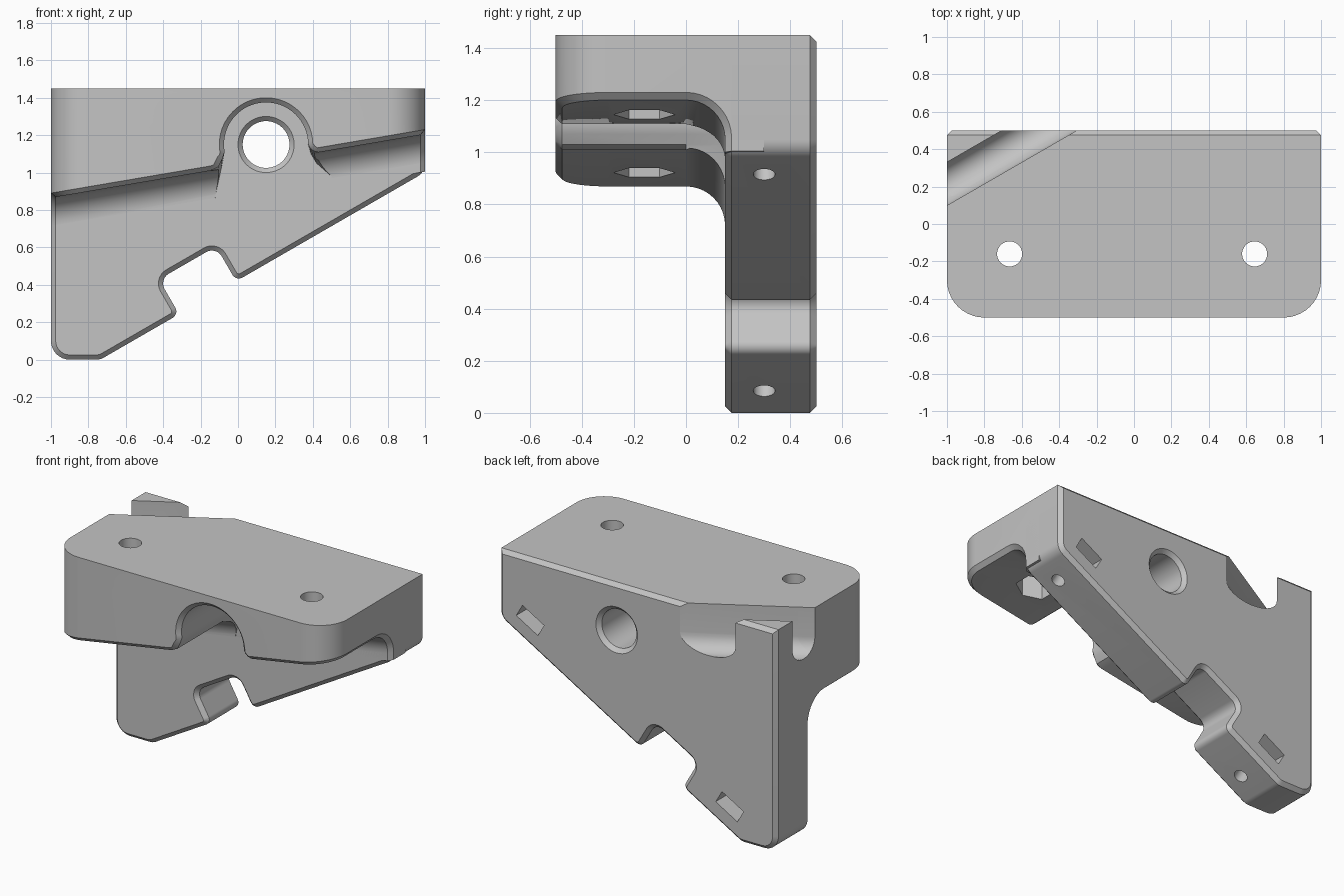
import bpy, bmesh, math
from mathutils import Vector

cube = bpy.data.objects.get("Cube")
if cube:
    bpy.data.objects.remove(cube, do_unlink=True)

grey = bpy.data.materials.new("plain grey")
grey.use_nodes = True
grey.diffuse_color = (0.55, 0.55, 0.55, 1)
for node in grey.node_tree.nodes:
    if node.type == 'BSDF_PRINCIPLED':
        node.inputs["Base Color"].default_value = grey.diffuse_color

CHAMFER = 0.025
TOP = 1.45
TILT = math.radians(30)


def underside(x):
    """Height of the sloping underside of the block."""
    return 1.035 + 0.17 * x


def finish(name, bm):
    bmesh.ops.recalc_face_normals(bm, faces=bm.faces[:])
    mesh = bpy.data.meshes.new(name)
    bm.to_mesh(mesh)
    bm.free()
    obj = bpy.data.objects.new(name, mesh)
    bpy.context.collection.objects.link(obj)
    mesh.materials.append(grey)
    return obj


def loft(name, sections):
    """Skin a closed solid over loops that have equal point counts."""
    bm = bmesh.new()
    rings = [[bm.verts.new(p) for p in s] for s in sections]
    n = len(rings[0])
    for a, b in zip(rings, rings[1:]):
        for i in range(n):
            j = (i + 1) % n
            bm.faces.new((a[i], a[j], b[j], b[i]))
    bm.faces.new(rings[0])
    bm.faces.new(rings[-1])
    return finish(name, bm)


def cylinder(name, radius, depth, location, sides=40, tilt=0):
    bpy.ops.mesh.primitive_cylinder_add(vertices=sides, radius=radius, depth=depth,
                                        location=location, rotation=(0, tilt, 0))
    bpy.context.object.name = name
    return bpy.context.object


def rounded(corners, steps=8):
    """Round each (x, z, radius) corner of a polygon."""
    out = []
    for i, (x, z, r) in enumerate(corners):
        p = Vector((x, z))
        if r == 0:
            out.append(p)
            continue
        a = (Vector(corners[i - 1][:2]) - p).normalized()
        b = (Vector(corners[(i + 1) % len(corners)][:2]) - p).normalized()
        half = a.angle(b) / 2
        centre = p + (a + b).normalized() * r / math.sin(half)
        s = p + a * r / math.tan(half) - centre
        e = p + b * r / math.tan(half) - centre
        sweep = s.angle(e)
        for k in range(steps + 1):
            t = k / steps
            out.append(centre + (s * math.sin((1 - t) * sweep)
                                 + e * math.sin(t * sweep)) / math.sin(sweep))
    return out


def inset(points, d):
    """Mitred inset of a counter-clockwise outline."""
    out = []
    for i, p in enumerate(points):
        a = (p - points[i - 1]).normalized()
        b = (points[(i + 1) % len(points)] - p).normalized()
        na, nb = Vector((-a.y, a.x)), Vector((-b.y, b.x))
        out.append(p + (na + nb) * d / (1 + na.dot(nb)))
    return out


# Back plate: chamfered outline with a square notch in its slanted edge
outline = rounded([(-1, TOP, 0), (-1, 0, 0.1), (-0.736, 0, 0.08), (-0.315, 0.243, 0.04),
                   (-0.4225, 0.429, 0.06), (-0.1175, 0.605, 0.06), (-0.01, 0.419, 0.04),
                   (1, 1.002, 0.08), (1, TOP, 0)])
small = inset(outline, CHAMFER)
plate = loft("back_plate", [[(p.x, y, p.y) for p in pts] for pts, y in (
    (small, 0.15), (outline, 0.15 + CHAMFER), (outline, 0.5 - CHAMFER), (small, 0.5))])

# Top block: stations run from the rounded front to the fillet above the plate
ARC = 10
stations = []
for k in range(ARC + 1):
    a = math.pi / 2 * k / ARC
    stations.append((0.8 + 0.2 * math.sin(a), -0.3 - 0.2 * math.cos(a), 0))
for k in range(ARC + 1):
    a = math.pi / 2 * k / ARC
    stations.append((1, 0.15 * math.sin(a), 0.15 * (1 - math.cos(a))))
stations += [(1, 0.15, 0.2), (1, 0.3, 0.2)]

bm = bmesh.new()
low, high = {}, {}
for s in (-1, 1):
    low[s] = [bm.verts.new((s * x, y, underside(s * x) - drop)) for x, y, drop in stations]
    high[s] = [bm.verts.new((s * x, y, TOP))
               for x, y, drop in stations[:ARC + 1] + stations[-1:]]
    for i in range(ARC):
        bm.faces.new((low[s][i], low[s][i + 1], high[s][i + 1], high[s][i]))
    bm.faces.new(low[s][ARC:] + [high[s][-1], high[s][-2]])
L, R = low[-1], low[1]
for i in range(len(stations) - 1):
    bm.faces.new((L[i], L[i + 1], R[i + 1], R[i]))
bm.faces.new((L[0], R[0], high[1][0], high[-1][0]))
bm.faces.new((L[-1], R[-1], high[1][-1], high[-1][-1]))
bm.faces.new(high[-1] + high[1][::-1])
bmesh.ops.recalc_face_normals(bm, faces=bm.faces[:])
rim = [bm.edges.get((L[0], R[0]))]
for row in (L, R):
    rim += [bm.edges.get((row[i], row[i + 1])) for i in range(len(row) - 2)]
bmesh.ops.bevel(bm, geom=rim, offset=CHAMFER, offset_type='OFFSET', segments=1,
                profile=0.5, affect='EDGES')
block = finish("top_block", bm)


# Arch cutter: clears the block around the bore, flared where it meets the underside
def arch_section(y, grow, flared):
    r = 0.225 + grow
    pts = [(0.15 + r * math.cos(math.radians(a)), 1.15 + r * math.sin(math.radians(a)))
           for a in range(0, 191, 5)]
    if flared:
        left = [(-0.085, 1.07), (-0.105, 1.03), (-0.17, 1.0), (-0.18, 0.7)]
        right = [(0.47, 0.7), (0.46, 1.1), (0.405, 1.115), (0.385, 1.13)]
    else:
        left = [(-0.08, 1.07), (-0.088, 1.03), (-0.12, 0.88), (-0.14, 0.7)]
        right = [(0.52, 0.7), (0.5, 0.98), (0.42, 1.05), (0.39, 1.1)]
    pts += [(x - grow, z + grow * 0.5) for x, z in left]
    pts += [(x + grow, z + grow * 0.5) for x, z in right]
    return [(x, y, z) for x, z in pts]


arch = loft("arch_cutter", [arch_section(-0.51, 0.035, True), arch_section(-0.475, 0, True),
                            arch_section(0, 0, True), arch_section(0.15, 0, False)])

# Main bore, chamfered on both faces of the plate
ring = [2 * math.pi * k / 64 for k in range(64)]
cutters = [loft("bore_cutter", [
    [(0.15 + r * math.cos(a), y, 1.15 + r * math.sin(a)) for a in ring]
    for y, r in ((0.14, 0.16), (0.175, 0.125), (0.475, 0.125), (0.51, 0.16))])]

# Vertical screw holes with hexagonal nut pockets below
for x in (-0.665, 0.645):
    cutters.append(cylinder("screw_cutter", 0.067, 1.2, (x, -0.16, 1.1)))
    cutters.append(cylinder("nut_cutter", 0.118, 0.6,
                            (x, -0.16, underside(x) - 0.15), sides=6))

# Tilted screw holes in the slanted edge, with nut slots from the back
normal = Vector((-math.sin(TILT), 0, math.cos(TILT)))
for x, z in ((0.85, 0.915), (-0.59, 0.085)):
    entry = Vector((x, 0.3, z))
    cutters.append(cylinder("edge_screw_cutter", 0.042, 0.45, entry + normal * 0.125,
                            sides=32, tilt=-TILT))
    centre = entry + normal * 0.15
    centre.y = 0.4
    bpy.ops.mesh.primitive_cube_add(size=1, location=centre, rotation=(0, -TILT, 0))
    slot = bpy.context.object
    slot.name = "nut_slot_cutter"
    slot.scale = (0.18, 0.4, 0.09)
    cutters.append(slot)

# Diagonal round-bottomed channel across the back corner
along = Vector((math.cos(TILT), math.sin(TILT), 0))
across = Vector((-math.sin(TILT), math.cos(TILT), 0))
shape = [(-0.1, 1.6)] + [(-0.1 * math.cos(math.pi * k / 16), 1.26 - 0.1 * math.sin(math.pi * k / 16))
                         for k in range(17)] + [(0.1, 1.6)]
start = Vector((-1, 0.215, 0))
cutters.append(loft("channel_cutter", [
    [start + along * t + across * w + Vector((0, 0, z)) for w, z in shape]
    for t in (-0.4, 1.1)]))

# Cut both parts, then remove the cutters
bpy.context.view_layer.update()
for part, tools in ((plate, cutters), (block, cutters + [arch])):
    bpy.ops.object.select_all(action='DESELECT')
    part.select_set(True)
    bpy.context.view_layer.objects.active = part
    for tool in tools:
        mod = part.modifiers.new("cut", 'BOOLEAN')
        mod.operation = 'DIFFERENCE'
        mod.solver = 'EXACT'
        mod.object = tool
        bpy.ops.object.modifier_apply(modifier=mod.name)
    part.data.materials.clear()
    part.data.materials.append(grey)
    bpy.ops.object.shade_smooth_by_angle(angle=TILT)
for tool in cutters + [arch]:
    bpy.data.objects.remove(tool, do_unlink=True)
